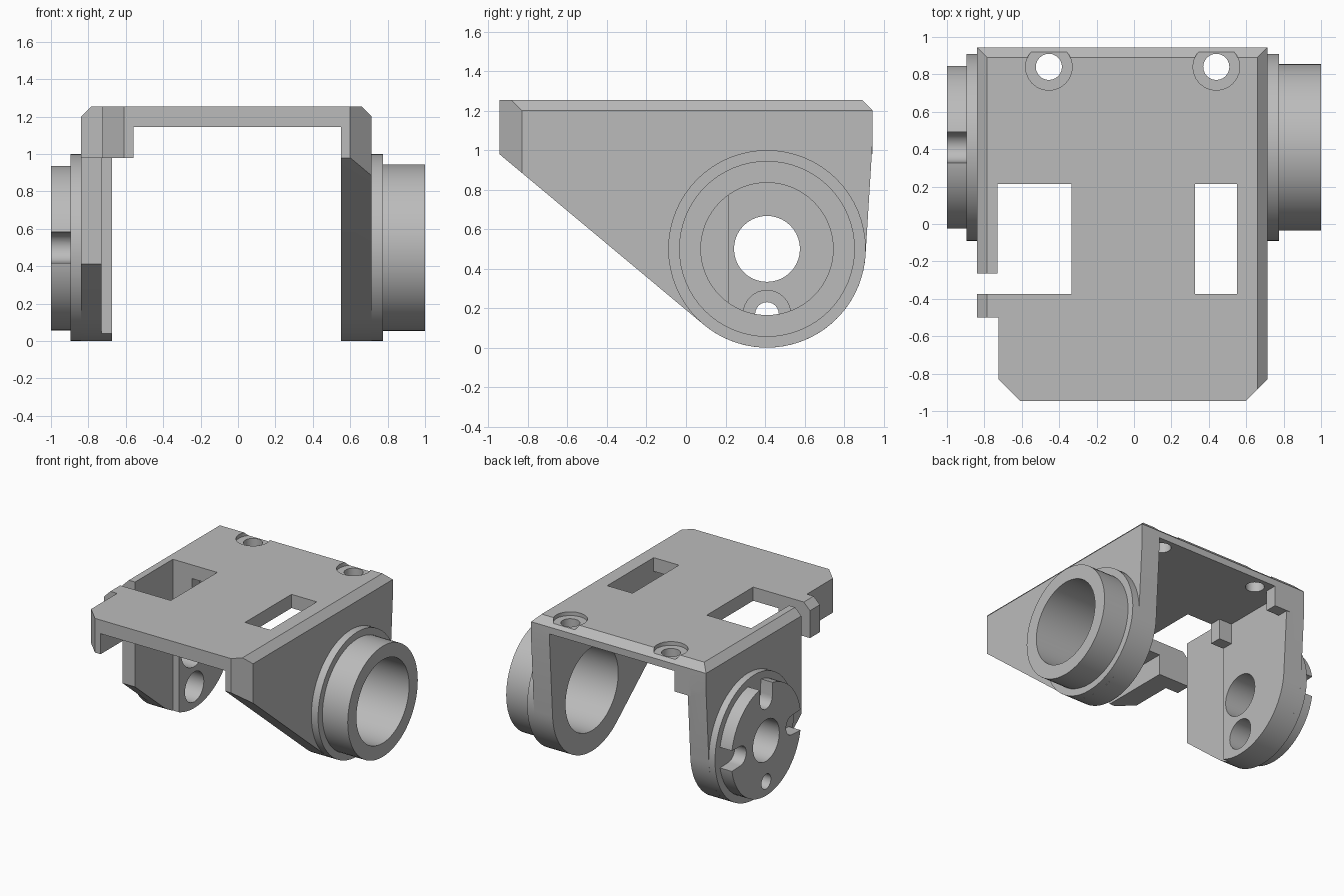
import bpy, bmesh, math
from mathutils import Matrix

if "Cube" in bpy.data.objects:
    bpy.data.objects.remove(bpy.data.objects["Cube"], do_unlink=True)

grey = bpy.data.materials.new("plain grey")
grey.use_nodes = True
COLOUR = (0.5, 0.5, 0.5, 1)
grey.diffuse_color = COLOUR
for node in grey.node_tree.nodes:
    if node.type == 'BSDF_PRINCIPLED':
        node.inputs["Base Color"].default_value = COLOUR

CY, CZ, R = 0.41, 0.5, 0.5      # pivot axis and arm end radius


def prism(name, points, axis, lo, hi):
    """Extrude a 2D outline along an axis; outline is (y,z), (x,z) or (x,y)."""
    place = {'x': lambda p, d: (d, p[0], p[1]),
             'y': lambda p, d: (p[0], d, p[1]),
             'z': lambda p, d: (p[0], p[1], d)}[axis]
    bm = bmesh.new()
    ends = [[bm.verts.new(place(p, d)) for p in points] for d in (lo, hi)]
    n = len(points)
    for ring in ends:
        bm.faces.new(ring)
    for i in range(n):
        j = (i + 1) % n
        bm.faces.new((ends[0][i], ends[0][j], ends[1][j], ends[1][i]))
    bmesh.ops.recalc_face_normals(bm, faces=bm.faces)
    mesh = bpy.data.meshes.new(name)
    bm.to_mesh(mesh)
    bm.free()
    mesh.materials.append(grey)
    ob = bpy.data.objects.new(name, mesh)
    bpy.context.collection.objects.link(ob)
    return ob


def box(x0, x1, y0, y1, z0, z1):
    return prism("block", [(x0, y0), (x1, y0), (x1, y1), (x0, y1)], 'z', z0, z1)


def arc(cx, cy, r, a0, a1, n):
    return [(cx + r * math.cos(a0 + (a1 - a0) * i / n),
             cy + r * math.sin(a0 + (a1 - a0) * i / n)) for i in range(n + 1)]


def disc(name, axis, cx, cy, r, lo, hi, n=64):
    return prism(name, arc(cx, cy, r, 0, math.tau, n)[:-1], axis, lo, hi)


def combine(ob, other, operation):
    """Apply a boolean and discard the helper."""
    other.hide_render = True
    mod = ob.modifiers.new("bool", 'BOOLEAN')
    mod.object, mod.operation, mod.solver = other, operation, 'EXACT'
    bpy.context.view_layer.objects.active = ob
    bpy.ops.object.modifier_apply(modifier=mod.name)
    bpy.data.objects.remove(other, do_unlink=True)


def cut(ob, other):
    combine(ob, other, 'DIFFERENCE')


def tangent(py, pz, side):
    dy, dz = py - CY, pz - CZ
    return math.atan2(dz, dy) + side * math.acos(R / math.hypot(dy, dz))


# Frame: channel section trimmed by the side outline
channel = [(-0.84, -0.1), (-0.84, 1.2), (-0.785, 1.255), (0.66, 1.255), (0.715, 1.2),
           (0.715, -0.1), (0.55, -0.1), (0.55, 1.145), (-0.675, 1.145), (-0.675, -0.1)]
frame = prism("bracket_frame", channel, 'y', -1.1, 1.1)
front, back = (-0.945, 0.98), (0.945, 1.05)
a0 = tangent(*front, 1)
a1 = tangent(*back, -1) + math.tau
side = [(-0.945, 1.4), front] + arc(CY, CZ, R, a0, a1, 28) + \
       [back, (0.945, 1.2), (0.745, 1.4)]
combine(frame, prism("side_outline", side, 'x', -1.2, 1.2), 'INTERSECT')

# Front rib and small stop blocks beside the left-hand arm
for y0, y1 in ((-0.945, -0.375), (0.2, 0.31), (0.85, 0.945)):
    combine(frame, box(-0.7, -0.56, y0, y1, 0.98, 1.18), 'UNION')

# Arm trimming, windows and side slot
for limits in ((-0.9, -0.5, -1, -0.375, -0.2, 0.98),
               (-0.9, -0.335, -0.375, -0.265, -0.2, 1.4),
               (-0.73, -0.335, -0.375, 0.215, -0.2, 1.4),
               (-0.9, -0.725, -1, -0.5, -0.2, 1.4),
               (0.325, 0.55, -0.375, 0.215, 1, 1.4)):
    cut(frame, box(*limits))

# Chamfered front corners
for corner in ([(-0.735, -0.82), (-0.5, -1.055), (-0.9, -1.055), (-0.9, -0.82)],
               [(0.725, -0.82), (0.49, -1.055), (0.9, -1.055), (0.9, -0.82)]):
    cut(frame, prism("corner", corner, 'z', -0.2, 1.4))

# Counterbored screw holes
for x in (-0.455, 0.44):
    cut(frame, disc("hole", 'z', x, 0.84, 0.07, 1, 1.4, 24))
    cut(frame, disc("counterbore", 'z', x, 0.84, 0.125, 1.225, 1.4, 24))

# Hubs outside the arms
right_flange = disc("right_flange", 'x', CY, CZ, R, 0.715, 0.775)
right_collar = disc("right_collar", 'x', CY, CZ, 0.445, 0.775, 1.0)
left_flange = disc("left_flange", 'x', CY, CZ, R, -0.895, -0.84)
left_disc = disc("left_coupling_disc", 'x', CY, CZ, 0.443, -1.0, -0.895)

# Large bore on one side, axle and pin holes on the other
for ob in (frame, right_flange, right_collar):
    cut(ob, disc("bore", 'x', CY, CZ, 0.335, 0.4, 1.2))
for ob in (frame, left_flange, left_disc):
    cut(ob, disc("axle_hole", 'x', CY, CZ, 0.167, -1.2, -0.5, 40))
    cut(ob, disc("pin_hole", 'x', CY, 0.17, 0.06, -1.2, -0.5, 24))
cut(frame, disc("pin_recess", 'x', CY, 0.17, 0.12, -0.86, -0.5, 32))

# Round-ended notches around the coupling disc
for turn in range(3):
    slot = arc(0, 0.33, 0.078, math.pi, math.tau, 10) + [(0.09, 0.6), (-0.09, 0.6)]
    angle = (turn - 1) * math.pi / 2
    c, s = math.cos(angle), math.sin(angle)
    pts = [(CY + c * u - s * v, CZ + s * u + c * v) for u, v in slot]
    cut(left_disc, prism("notch", pts, 'x', -1.2, -0.895))

for ob in (frame, right_flange, right_collar, left_flange, left_disc):
    bpy.ops.object.select_all(action='DESELECT')
    ob.select_set(True)
    bpy.context.view_layer.objects.active = ob
    bpy.ops.object.shade_smooth_by_angle(angle=math.radians(25))
